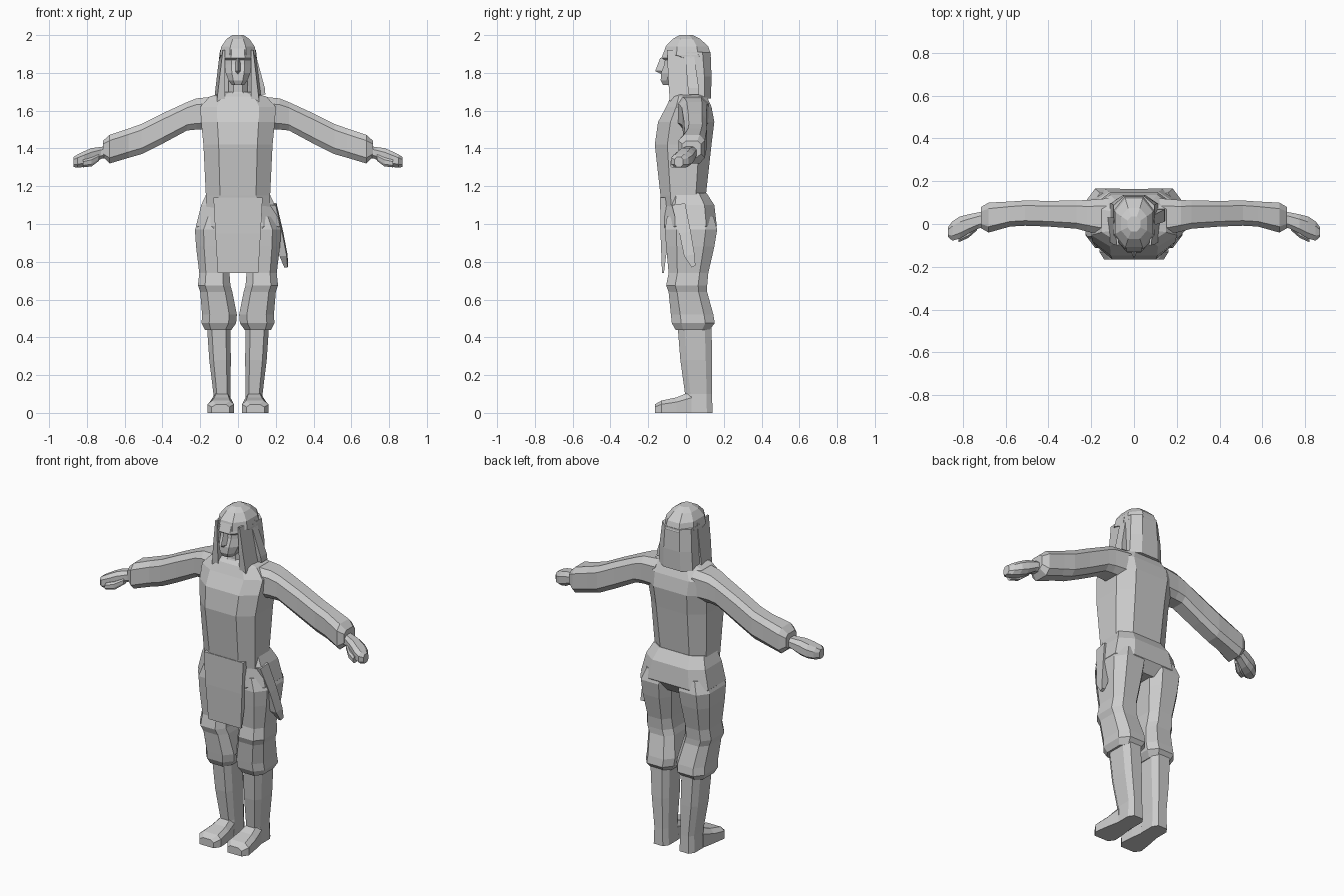
import bpy, bmesh
from mathutils import Vector


def section(axis, t, a0, a1, b0, b1, c):
    """Eight-sided chamfered rectangle across the given axis."""
    ca, cb = (a1 - a0) * c, (b1 - b0) * c
    pts = [(a0 + ca, b0), (a1 - ca, b0), (a1, b0 + cb), (a1, b1 - cb),
           (a1 - ca, b1), (a0 + ca, b1), (a0, b1 - cb), (a0, b0 + cb)]
    return [(a, b, t) if axis == 'z' else (t, a, b) for a, b in pts]


def skin(name, rings, mirror=False):
    """Join a run of point rings into a closed flat-faced mesh."""
    bm = bmesh.new()
    loops = [[bm.verts.new(p) for p in r] for r in rings]
    n = len(loops[0])
    for lo, hi in zip(loops, loops[1:]):
        for i in range(n):
            j = (i + 1) % n
            bm.faces.new((lo[i], lo[j], hi[j], hi[i]))
    bm.faces.new(loops[0][::-1])
    bm.faces.new(loops[-1])
    bmesh.ops.recalc_face_normals(bm, faces=bm.faces)
    me = bpy.data.meshes.new(name)
    bm.to_mesh(me)
    bm.free()
    ob = bpy.data.objects.new(name, me)
    bpy.context.collection.objects.link(ob)
    if mirror:
        ob.modifiers.new("Mirror", 'MIRROR').use_mirror_merge = False
    return ob


def loft(name, rows, axis='z', c=0.25, mirror=False):
    """rows: (position, a0, a1, b0, b1) with a, b the two cross axes."""
    return skin(name, [section(axis, *r, c) for r in rows], mirror)


def body(name, rows, c=0.25):
    """Centred loft; rows: (z, half width, front y, back y)."""
    return loft(name, [(z, -w, w, f, b) for z, w, f, b in rows], c=c)


# Tunic, hips and front flap
body("tunic", [(1.00, .165, -.115, .09), (1.15, .17, -.135, .105),
               (1.42, .183, -.165, .135), (1.54, .195, -.148, .15),
               (1.62, .20, -.105, .135), (1.675, .15, -.08, .11),
               (1.70, .06, -.055, .08)], c=.22)
body("trouser_seat", [(.93, .17, -.10, .12), (.99, .222, -.115, .163),
                      (1.10, .195, -.11, .15), (1.165, .165, -.09, .108)], c=.2)
skin("tunic_flap", [[(-w, f, z), (w, f, z), (w, b, z), (-w, b, z)]
                    for z, w, f, b in [(.74, .107, -.127, -.117),
                                       (.95, .12, -.135, -.09),
                                       (1.14, .13, -.137, -.09)]])

# Legs: baggy trousers, boots, feet
loft("trouser_leg", [(.44, .035, .175, -.055, .125), (.475, .01, .193, -.075, .152),
                     (.52, .006, .19, -.08, .145), (.64, .03, .2, -.092, .112),
                     (.675, .04, .212, -.105, .112), (.74, .045, .205, -.092, .118),
                     (.88, .03, .222, -.105, .15), (.97, .02, .228, -.112, .165),
                     (1.04, .01, .2, -.10, .145)], c=.22, mirror=True)
loft("boot", [(0, .035, .135, -.01, .14), (.10, .04, .13, -.005, .138),
              (.28, .038, .152, -.03, .138), (.47, .04, .165, -.045, .135)],
     c=.2, mirror=True)
skin("foot", [[(x0, y, 0), (x1, y, 0), (x1, y, h * .7), (x1 - .025, y, h),
               (x0 + .02, y, h), (x0, y, h * .7)]
              for y, x0, x1, h in [(-.165, .045, .14, .045), (-.13, .022, .162, .065),
                                   (-.05, .028, .15, .082), (.03, .04, .135, .115)]],
     mirror=True)

# Sleeves, hands, thumbs
loft("sleeve", [(.12, -.06, .12, 1.50, 1.675), (.22, -.035, .112, 1.5, 1.665),
                (.27, -.022, .11, 1.495, 1.645), (.40, -.012, .108, 1.425, 1.585),
                (.51, -.008, .11, 1.37, 1.53), (.58, -.012, .105, 1.35, 1.505),
                (.68, -.04, .1, 1.32, 1.472), (.715, -.02, .08, 1.355, 1.44)],
     'x', c=.2, mirror=True)
loft("hand", [(.66, -.015, .06, 1.355, 1.42), (.725, -.02, .055, 1.345, 1.408),
              (.775, -.045, .045, 1.315, 1.402), (.815, -.068, .035, 1.302, 1.385),
              (.85, -.078, .012, 1.298, 1.368), (.87, -.06, -.015, 1.302, 1.355)],
     'x', mirror=True)
loft("thumb", [(.735, -.03, .0, 1.335, 1.37), (.775, -.065, -.02, 1.305, 1.352),
               (.82, -.085, -.045, 1.3, 1.34)], 'x', mirror=True)

# Neck and face
body("neck", [(1.64, .075, -.085, .06), (1.70, .05, -.06, .05),
              (1.78, .05, -.06, .05)])
body("face", [(1.735, .032, -.122, -.02), (1.76, .05, -.134, .0),
              (1.80, .065, -.132, .03), (1.845, .07, -.115, .04),
              (1.868, .07, -.112, .04), (1.88, .072, -.13, .04),
              (1.93, .07, -.11, .04)])
skin("nose", [[(-w, -.10, z), (0, y, z), (w, -.10, z)]
              for z, w, y in [(1.795, .02, -.135), (1.81, .026, -.163),
                              (1.88, .013, -.136)]])

# Long hair: crown, back fall, front locks and one loose side lock
body("hair_crown", [(1.87, .098, -.03, .125), (1.895, .097, -.118, .132),
                    (1.94, .088, -.108, .118), (1.98, .06, -.07, .075),
                    (2.0, .03, -.035, .035)], c=.27)
body("hair_back", [(1.665, .112, -.01, .132), (1.78, .106, -.015, .135),
                   (1.91, .095, -.04, .13)])
skin("front_lock", [[(i, f, z), (o - .015, f, z), (o, b, z), (i + .015, b, z)]
                    for z, i, o, f, b in [(1.64, .07, .128, -.085, .03),
                                          (1.78, .07, .112, -.095, .03),
                                          (1.92, .07, .095, -.1, .03)]], mirror=True)
skin("side_lock", [[(.08, y0, z), (x, y0, z), (x, y1, z), (.08, y1, z)]
                   for z, x, y0, y1 in [(1.685, .145, .015, .07),
                                        (1.72, .142, .01, .068),
                                        (1.95, .08, -.01, .035)]])

# Sheath hanging at the hip
skin("sheath", [[(x0, y0, z), (x1, y0, z), (x1 + .004, y1, z + .01), (x0, y1, z + .01)]
                for z, x0, x1, y0, y1 in [(1.10, .155, .2, -.075, -.005),
                                          (.95, .2, .235, -.035, .025),
                                          (.83, .22, .258, -.01, .045),
                                          (.77, .245, .262, .03, .05)]])
